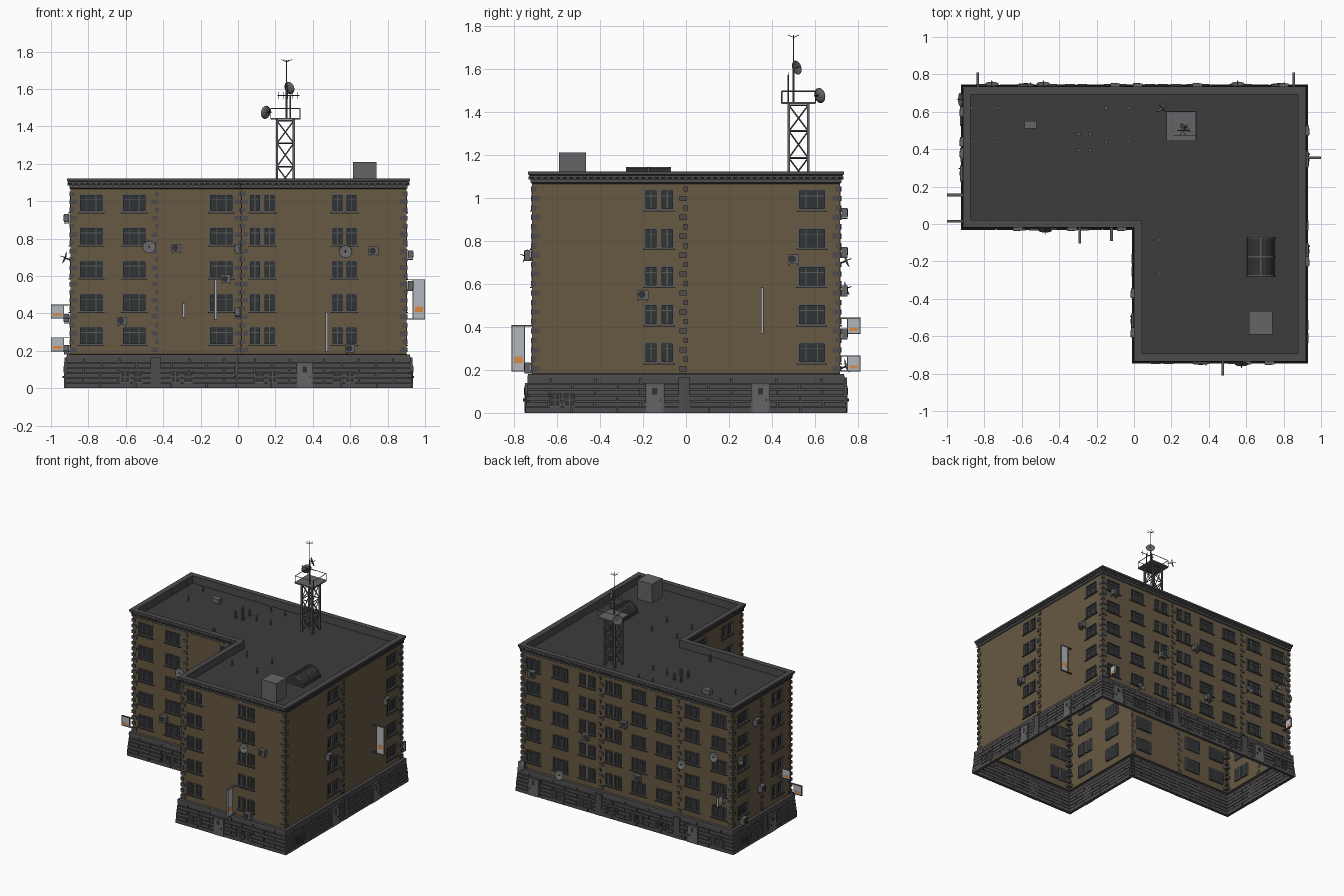
import bpy, bmesh, math
from mathutils import Vector, Matrix

if "Cube" in bpy.data.objects:
    bpy.data.objects.remove(bpy.data.objects["Cube"])

COL = {"brick": (.135, .098, .055), "stone": (.075, .07, .07), "roof": (.045, .045, .045), "glass": (.03, .033, .036),
       "frame": (.10, .10, .10), "metal": (.13, .13, .135), "panel": (.45, .47, .5), "amber": (.7, .25, .05)}
MATS = {}
for k, c in COL.items():
    MATS[k] = bpy.data.materials.new(k)
    MATS[k].diffuse_color = (*c, 1)
PARTS = {}


def part(name, mat="metal"):
    return PARTS.setdefault(name, (bmesh.new(), mat))[0]


def box(bm, p, q):
    p, q = Vector(p), Vector(q)
    s = [max(abs(a), 1e-4) for a in q - p]
    bmesh.ops.create_cube(bm, size=1, matrix=Matrix.Translation((p + q) / 2) @ Matrix.Diagonal((*s, 1)))


def rod(bm, p, q, r, n=6):
    p, q = Vector(p), Vector(q)
    m = Matrix.Translation((p + q) / 2) @ (q - p).to_track_quat('Z', 'Y').to_matrix().to_4x4()
    bmesh.ops.create_cone(bm, cap_ends=True, segments=n, radius1=r, radius2=r, depth=(q - p).length, matrix=m)


# walls: axis, plane, outward sign, start, end, start convex, end convex
WALLS = {"fl": ('x', 0, -1, -.895, .02, 1, 0), "fr": ('x', -.715, -1, .02, .90, 1, 1),
         "back": ('x', .715, 1, -.895, .90, 1, 1), "left": ('y', -.895, -1, 0, .715, 1, 1),
         "inner": ('y', .02, -1, -.715, 0, 1, 0), "right": ('y', .90, 1, -.715, .715, 1, 1)}


def P(w, u, z, d):
    ax, pl, n = WALLS[w][:3]
    return Vector((u, pl + n * d, z)) if ax == 'x' else Vector((pl + n * d, u, z))


def wbox(bm, w, u, z, wu, hz, d0, d1):
    box(bm, P(w, u - wu / 2, z - hz / 2, d0), P(w, u + wu / 2, z + hz / 2, d1))


def outline(o, z):
    return [(-.895 - o, -o, z), (.02 - o, -o, z), (.02 - o, -.715 - o, z),
            (.90 + o, -.715 - o, z), (.90 + o, .715 + o, z), (-.895 - o, .715 + o, z)]


def ring_loft(bm, profile, cap=False):
    rings = [[bm.verts.new(c) for c in outline(o, z)] for o, z in profile]
    for a, b in zip(rings, rings[1:]):
        for i in range(6):
            j = (i + 1) % 6
            bm.faces.new((a[i], a[j], b[j], b[i]))
    return rings


# plinth shell, cornice and roof
ring_loft(part("plinth_shell", "stone"), [(.016, 0), (.010, .16), (.022, .16), (.020, .18), (0, .182)])
ring_loft(part("cornice", "stone"), [(0, 1.065), (.007, 1.07), (.007, 1.088), (.013, 1.095), (.013, 1.104),
                                     (.019, 1.108), (.019, 1.122), (-.022, 1.122), (-.022, 1.06)])
bm = part("roof_deck", "roof")
bm.faces.new([bm.verts.new(c) for c in outline(-.022, 1.065)])

# window layout: T = wide three-light window, D = pair of narrow windows
LAYOUT = {"fl": [("T", -.785), ("T", -.555), ("T", -.09)], "fr": [("D", .13), ("D", .57)],
          "back": [("T", .80), ("T", .57), ("D", .34), ("D", .12), ("T", -.1), ("T", -.31), ("T", -.555), ("T", -.785)],
          "left": [("T", .585), ("D", .17)], "inner": [("T", -.22), ("D", -.53)], "right": [("D", -.125), ("T", .585)]}
FLOORS = [.28, .4575, .635, .8125, .99]
H = .098


def window(w, u, z, wd, mullions):
    fr, t = part("window_frames", "frame"), .008
    wbox(part("window_glass", "glass"), w, u, z, wd, H, -.014, -.010)
    for s in (-1, 1):
        wbox(fr, w, u + s * (wd - t) / 2, z, t, H, -.014, .004)
        wbox(fr, w, u, z + s * (H - t) / 2, wd, t, -.014, .004)
    for m in mullions:
        wbox(fr, w, u + m * wd, z, .005, H - t, -.012, -.004)
    wbox(fr, w, u, z + .018, wd - t, .004, -.012, -.005)
    wbox(part("window_sills", "stone"), w, u, z - H / 2 - .003, wd + .01, .006, 0, .010)


for w, (ax, pl, n, u0, u1, c0, c1) in WALLS.items():
    holes = []
    for kind, u in LAYOUT[w]:
        for uu, wd, m in ([(u, .132, (-.2, .2))] if kind == "T" else [(u - .038, .064, (0,)), (u + .038, .064, (0,))]):
            holes.append((uu - wd / 2, uu + wd / 2))
            for z in FLOORS:
                window(w, uu, z, wd, m)
    # wall sheet with real openings
    bm = part("brick_walls", "brick")
    us = sorted([u0, u1] + [e for h in holes for e in h])
    zs = sorted([.18, 1.07] + [z + s * H / 2 for z in FLOORS for s in (-1, 1)])
    for i in range(len(us) - 1):
        for j in range(len(zs) - 1):
            if i % 2 and j % 2:
                continue
            a, b, c, d = us[i], us[i + 1], zs[j], zs[j + 1]
            f = bm.faces.new([bm.verts.new(P(w, *q, 0)) for q in ((a, c), (b, c), (b, d), (a, d))])
            f.normal_update()
            if f.normal.dot(P(w, 0, 0, 1) - P(w, 0, 0, 0)) < 0:
                f.normal_flip()
    # plinth stone courses
    bm = part("plinth_blocks", "stone")
    for k in range(6):
        dep = .031 - .002 * k
        a, b = u0 - c0 * dep, u1 + c1 * dep
        cnt = max(2, round((b - a) / .2))
        L = (b - a) / cnt
        cuts = [a] + [a + L * (i + (.5 if k % 2 else 0)) for i in range(0 if k % 2 else 1, cnt)] + [b]
        for s, e in zip(cuts, cuts[1:]):
            z = .0135 + k * .027
            g0, g1 = (0 if s == a else .003), (0 if e == b else .003)
            wbox(bm, w, (s + g0 + e - g1) / 2, z, e - s - g0 - g1, .027 if k == 0 else .022, .008, dep)
    # cornice dentils
    cnt = int((u1 - u0) / .03)
    for i in range(cnt):
        wbox(part("cornice_dentils", "stone"), w, u0 + (i + .5) * (u1 - u0) / cnt, 1.092, .014, .014, .005, .016)

# quoin bricks at corners and on wall joints
bm = part("quoins", "stone")
for i in range(20):
    z, s = .205 + i * .044, (.034, .02)[i % 2]
    for x, y in ((-.895, 0), (.02, -.715), (.90, -.715), (.90, .715), (-.895, .715)):
        sx = 1 if x < .5 else -1
        sy = -1 if y > .5 else 1
        box(bm, (x - sx * .006, y - sy * .006, z - .012), (x + sx * s, y + sy * s, z + .012))
    for w, u in (("fl", -.44), ("back", -.44), ("back", .225), ("right", -.008), ("fl", .005), ("left", .36)):
        wbox(bm, w, u + (.006 if i % 2 else -.006), z, s, .024, -.002, .007)
for w, u in (("fl", -.44), ("back", -.44), ("back", .225), ("right", -.008), ("left", .36)):
    wbox(part("plinth_pilasters", "stone"), w, u, .082, .055, .164, .01, .033)

# cellar windows and doors in the plinth
CELLAR = {"fl": (-.57, -.30), "fr": (.15, .565), "back": (.57, .34, .12, -.1, -.31, -.785),
          "left": (.585,), "inner": (-.22,), "right": (-.575,)}
for w, lst in CELLAR.items():
    for u in lst:
        for s in (-.034, .034):
            wbox(part("cellar_glass", "glass"), w, u + s, .06, .05, .06, .01, .0315)
            for i in range(3):
                wbox(part("cellar_grilles", "frame"), w, u + s + (i - 1) * .024, .06, .004, .062, .03, .034)
                wbox(part("cellar_grilles", "frame"), w, u + s, .06 + (i - 1) * .03, .052, .004, .03, .034)
for w, u in (("fr", .358), ("right", -.145), ("right", .347), ("back", .776), ("back", -.58), ("left", .27), ("inner", -.52)):
    wbox(part("door_frames", "frame"), w, u, .069, .088, .138, .01, .034)
    wbox(part("doors", "metal"), w, u, .065, .072, .126, .01, .0365)
    wbox(part("door_lights", "glass"), w, u, .1, .024, .03, .03, .038)
    wbox(part("door_handles", "glass"), w, u + .026, .06, .006, .012, .03, .042)


def aircon(w, u, z):
    wbox(part("aircon_units"), w, u, z, .052, .044, .008, .036)
    rod(part("aircon_fans", "glass"), P(w, u - .006, z, .034), P(w, u - .006, z, .038), .017, 12)
    for s in (-.02, .02):
        wbox(part("aircon_brackets", "frame"), w, u + s, z - .026, .005, .006, 0, .036)
        wbox(part("aircon_brackets", "frame"), w, u + s, z - .005, .005, .05, 0, .006)


def dish(c, d, r):
    bm, c, d = part("satellite_dishes"), Vector(c), Vector(d).normalized()
    m = Matrix.Translation(c) @ d.to_track_quat('Z', 'Y').to_matrix().to_4x4()
    prof = [(.3, -.27), (.65, -.17), (1, 0), (.95, 0), (.6, -.12), (.25, -.22)]
    rings = [[bm.verts.new(m @ Vector((r * a * math.cos(t * math.pi / 8), r * a * math.sin(t * math.pi / 8), r * h)))
              for t in range(16)] for a, h in prof]
    for a, b in zip(rings, rings[1:]):
        for i in range(16):
            bm.faces.new((a[i], a[i - 1], b[i - 1], b[i]))
    bm.faces.new(rings[0])
    bm.faces.new(rings[-1][::-1])
    rod(part("dish_feeds", "frame"), c - d * r * .25, c + d * r * .6, r * .06)


def wall_dish(w, u, z):
    n = P(w, 0, 0, 1) - P(w, 0, 0, 0)
    dish(P(w, u, z, .034), n + Vector((0, 0, .35)), .036)
    rod(part("dish_arms", "frame"), P(w, u, z - .015, 0), P(w, u, z - .005, .026), .004)


def sign(w, u, z, h, reach):
    wbox(part("sign_panels", "panel"), w, u, z, .008, h, .034, reach)
    for s in (-1, 1):
        wbox(part("sign_frames", "frame"), w, u, z + s * h / 2, .014, .005, 0, reach)
        wbox(part("sign_frames", "frame"), w, u, z, .014, h, .0345 if s < 0 else reach - .004, .0385 if s < 0 else reach)
    wbox(part("sign_bands", "amber"), w, u, z - h * .25, .0095, min(h * .2, .03), .046, reach - .012)


for a in (("fl", -.33, .75), ("fl", -.065, .585), ("fl", -.62, .36), ("fr", .725, .735), ("fr", .6, .213),
          ("right", -.2, .55), ("right", .5, .715), ("inner", -.37, .75), ("inner", -.58, .41), ("back", .8, .93),
          ("back", .34, .57), ("back", -.1, .37), ("back", .02, .75), ("left", .44, .91), ("left", .38, .375), ("left", .6, .21)):
    aircon(*a)
for a in (("fl", -.475, .755), ("fr", .575, .73), ("back", .555, .22), ("back", -.485, .58), ("back", -.76, .71), ("left", .665, .70)):
    wall_dish(*a)
for a in (("right", .355, .475, .21, .1), ("fr", .475, .3, .21, .095), ("fl", -.12, .475, .21, .09), ("fl", -.29, .415, .07, .105),
          ("left", .155, .41, .07, .105), ("left", .015, .235, .07, .105), ("back", -.835, .405, .07, .095), ("back", .855, .23, .07, .095)):
    sign(*a)

# roof: stair box, vent box, pipes
box(part("roof_hut", "metal"), (.615, -.59, 1.065), (.74, -.465, 1.21))
box(part("roof_vent_box"), (-.585, .51, 1.065), (-.52, .55, 1.10))
for x, y in [(a, b) for a in (-.87, -.73, -.15, -.03) for b in (.62, .44)] + [(a, b) for a in (.135, .35) for b in (-.085, -.265)]:
    rod(part("vent_pipes"), (x, y, 1.065), (x, y, 1.10), .005, 8)
    rod(part("vent_pipes"), (x, y, 1.10), (x, y, 1.106), .009, 8)
for x, y in [(a, b) for a in (-.295, -.235) for b in (.48, .395)] + [(-.265, .085)]:
    rod(part("chimney_pipes", "frame"), (x, y, 1.065), (x, y, 1.115), .010, 10)

# barrel skylight
bm = part("skylight", "glass")
for y0, y1, r, name in ((-.28, -.07, .074, "skylight"), (-.28, -.272, .078, "skylight_ribs"),
                        (-.18, -.17, .078, "skylight_ribs"), (-.078, -.07, .078, "skylight_ribs")):
    bm = part(name, "glass" if name == "skylight" else "frame")
    e = [[bm.verts.new((.678 + r * math.cos(t * math.pi / 8), y, 1.064 + r * math.sin(t * math.pi / 8)))
          for t in range(9)] for y in (y0, y1)]
    for i in range(9):
        bm.faces.new((e[0][i - 1], e[0][i], e[1][i], e[1][i - 1]))
    bm.faces.new(e[0])
    bm.faces.new(e[1][::-1])
box(part("skylight_ribs"), (.673, -.28, 1.13), (.683, -.07, 1.143))

# lattice tower with railed platform
cx, cy, q = .253, .523, .045
bm = part("tower_lattice")
levels = [1.065, 1.185, 1.31, 1.43]
cor = [(cx + a * q, cy + b * q) for a, b in ((-1, -1), (1, -1), (1, 1), (-1, 1))]
for i in range(4):
    a, b = cor[i - 1], cor[i]
    box(bm, (a[0] - .006, a[1] - .006, 1.065), (a[0] + .006, a[1] + .006, 1.44))
    for z0, z1 in zip(levels, levels[1:]):
        rod(bm, (*a, z0), (*b, z1), .0035, 4)
        rod(bm, (*b, z0), (*a, z1), .0035, 4)
        rod(bm, (*a, z1), (*b, z1), .004, 4)
box(part("tower_platform"), (cx - .08, cy - .08, 1.436), (cx + .08, cy + .08, 1.446))
cor = [(cx + a * .078, cy + b * .078) for a, b in ((-1, -1), (1, -1), (1, 1), (-1, 1))]
for i in range(4):
    rod(part("tower_railing"), (*cor[i], 1.44), (*cor[i], 1.495), .0025)
    rod(part("tower_railing"), (*cor[i - 1], 1.495), (*cor[i], 1.495), .0025)
bm = part("antenna_mast")
rod(bm, (.26, .50, 1.44), (.26, .50, 1.62), .005, 8)
rod(bm, (.26, .50, 1.62), (.26, .50, 1.755), .0025)
rod(bm, (.28, .475, 1.44), (.28, .475, 1.57), .004)
rod(bm, (.21, .475, 1.565), (.33, .475, 1.565), .0025)
for i in range(5):
    rod(bm, (.215 + i * .026, .475, 1.547), (.215 + i * .026, .475, 1.583), .0015, 4)
for t in range(6):
    a = t * math.pi / 3
    rod(bm, (.26, .50, 1.745), (.26 + .03 * math.cos(a), .50 + .03 * math.sin(a), 1.757), .0015, 4)
dish((.148, .622, 1.475), (-.7, .7, .15), .036)
rod(part("dish_arms"), (.155, .612, 1.475), (.178, .598, 1.475), .004)
dish((.275, .515, 1.605), (.5, .6, .2), .034)

# turn every part into an object
for name, (bm, mat) in PARTS.items():
    if name != "brick_walls" and name != "roof_deck":
        bmesh.ops.recalc_face_normals(bm, faces=bm.faces)
    me = bpy.data.meshes.new(name)
    if name == "satellite_dishes":
        for f in bm.faces:
            f.smooth = True
    bm.to_mesh(me)
    me.materials.append(MATS[mat])
    bpy.context.collection.objects.link(bpy.data.objects.new(name, me))

for m in bpy.data.materials:
    if m.users and not m.is_grease_pencil:
        m.use_nodes = True
        m.node_tree.nodes["Principled BSDF"].inputs["Base Color"].default_value = m.diffuse_color
